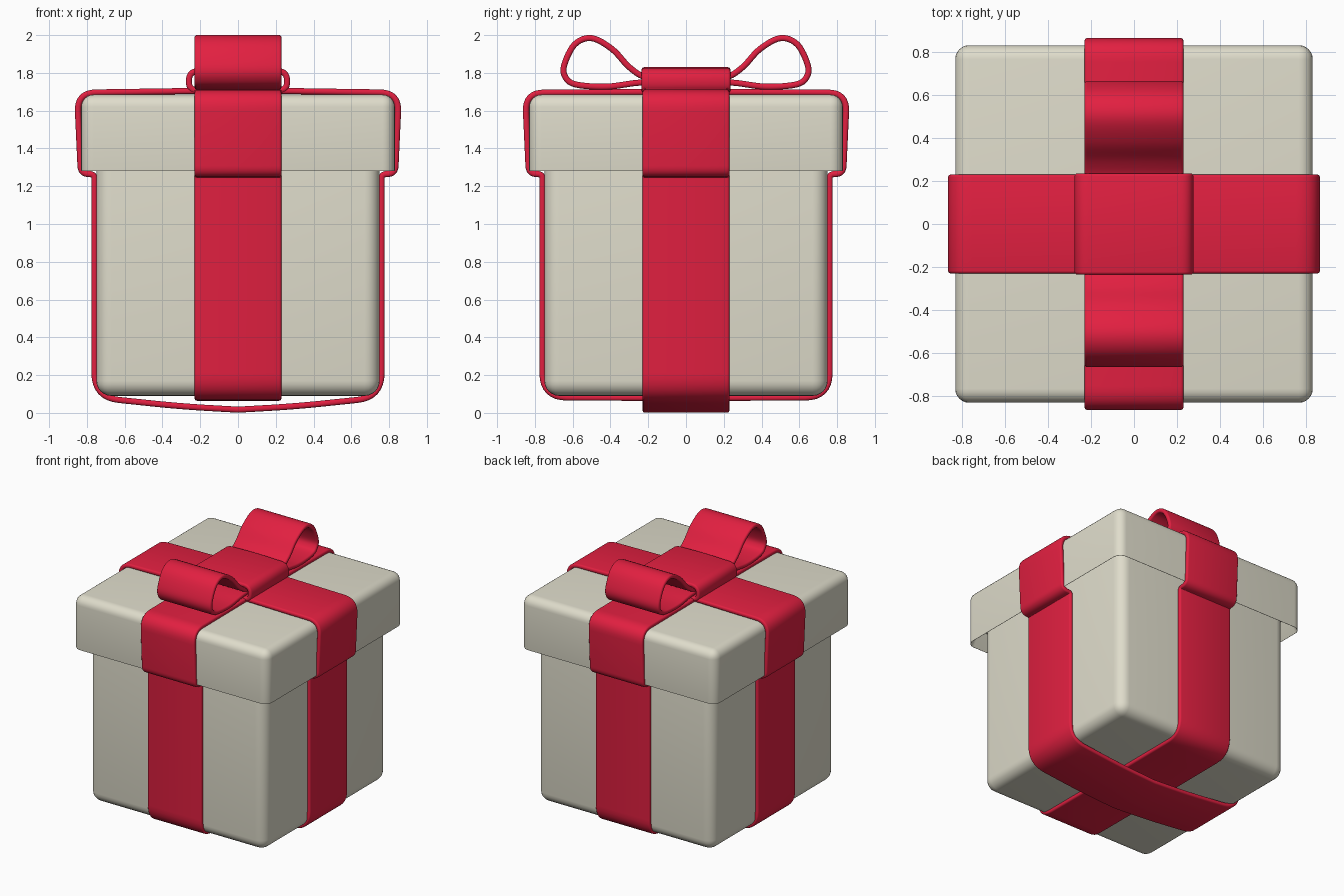
import bpy
import bmesh
import math
from mathutils import Vector

cube = bpy.data.objects.get("Cube")
if cube:
    bpy.data.objects.remove(cube, do_unlink=True)


def make_material(name, color):
    m = bpy.data.materials.new(name)
    m.use_nodes = True
    m.diffuse_color = color
    m.node_tree.nodes["Principled BSDF"].inputs["Base Color"].default_value = color
    return m


CREAM = make_material("cream card", (0.74, 0.72, 0.6, 1))
RED = make_material("red ribbon", (0.76, 0.014, 0.052, 1))
WIDTH, THICK, SOFT = 0.46, 0.032, 0.013


def finish(name, bm, material):
    """Turn a bmesh into a smooth-shaded object."""
    bmesh.ops.recalc_face_normals(bm, faces=bm.faces)
    mesh = bpy.data.meshes.new(name)
    bm.to_mesh(mesh)
    bm.free()
    mesh.materials.append(material)
    ob = bpy.data.objects.new(name, mesh)
    bpy.context.collection.objects.link(ob)
    bpy.ops.object.select_all(action="DESELECT")
    ob.select_set(True)
    bpy.context.view_layer.objects.active = ob
    bpy.ops.object.shade_smooth_by_angle(angle=math.radians(40))


def rounded_box(half, low, high, radius, keep_bottom):
    """Box with rounded edges; the bottom edges can stay square."""
    bm = bmesh.new()
    bmesh.ops.create_cube(bm, size=2)
    for v in bm.verts:
        v.co = (v.co.x * half, v.co.y * half, high if v.co.z > 0 else low)
    bottom = min(bm.faces, key=lambda f: f.calc_center_median().z)
    edges = [e for e in bm.edges if not (keep_bottom and e in bottom.edges[:])]
    bmesh.ops.bevel(bm, geom=edges, offset=radius, segments=6,
                    profile=0.5, affect="EDGES")
    return bm


def fillet(points):
    """Closed path of (u, z, radius) corners, each rounded by a short curve."""
    path = []
    for i, (u, z, r) in enumerate(points):
        here = Vector((u, z))
        before = Vector(points[i - 1][:2])
        after = Vector(points[(i + 1) % len(points)][:2])
        if not r:
            path.append(here)
            continue
        a = here + (before - here).normalized() * r
        b = here + (after - here).normalized() * r
        for k in range(9):
            t = k / 8
            path.append(a * (1 - t) ** 2 + here * 2 * t * (1 - t) + b * t * t)
    return path


def spline(points, steps=6):
    """Open smooth path through the points."""
    pts = [Vector(p) for p in points]
    pts = [pts[0] * 2 - pts[1]] + pts + [pts[-1] * 2 - pts[-2]]
    path = []
    for a, b, c, d in zip(pts, pts[1:], pts[2:], pts[3:]):
        for k in range(steps):
            t = k / steps
            path.append(0.5 * (2 * b + (c - a) * t + (2 * a - 5 * b + 4 * c - d) * t ** 2
                               + (3 * b - a - 3 * c + d) * t ** 3))
    return path + [pts[-2]]


def mirrored(half):
    """Complete a half profile that starts and ends on the centre line."""
    return half + [(-u, z, r) for u, z, r in reversed(half) if u]


def ribbon_section(width):
    """Thin rectangle with rounded corners, as (across, thickness) pairs."""
    section = []
    for i, (sx, sy) in enumerate(((1, 1), (-1, 1), (-1, -1), (1, -1))):
        for k in range(4):
            a = (i + k / 3) * math.pi / 2
            section.append((sx * (width / 2 - SOFT) + SOFT * math.cos(a),
                            sy * (THICK / 2 - SOFT) + SOFT * math.sin(a)))
    return section


def ribbon(name, path, along_x, closed, width=WIDTH):
    """Sweep the ribbon section along a path in one upright plane."""
    bm = bmesh.new()
    rows = []
    last = len(path) - 1
    for i, p in enumerate(path):
        before = path[i - 1] if closed or i else p
        after = path[(i + 1) % len(path)] if closed or i < last else p
        tangent = (after - before).normalized()
        normal = Vector((-tangent.y, tangent.x))
        row = []
        for across, out in ribbon_section(width):
            u, z = p + normal * out
            row.append(bm.verts.new((u, across, z) if along_x else (across, u, z)))
        rows.append(row)
    for a, b in zip(rows, rows[1:] + ([rows[0]] if closed else [])):
        for k in range(len(a)):
            bm.faces.new((a[k - 1], a[k], b[k], b[k - 1]))
    if not closed:
        bm.faces.new(rows[0])
        bm.faces.new(rows[-1])
    finish(name, bm, RED)


# Box body
finish("box_body", rounded_box(0.75, 0.09, 1.5, 0.08, False), CREAM)

# Lid with a hollow underside and a soft lower rim
bm = rounded_box(0.83, 1.274, 1.685, 0.065, True)
bottom = min(bm.faces, key=lambda f: f.calc_center_median().z)
rim = list(bottom.edges)
bmesh.ops.inset_region(bm, faces=[bottom], thickness=0.055)
bmesh.ops.translate(bm, verts=list(bottom.verts), vec=(0, 0, 0.12))
bmesh.ops.bevel(bm, geom=rim, offset=0.01, segments=3, profile=0.5, affect="EDGES")
finish("box_lid", bm, CREAM)

# Ribbons wrapped around the box, tucked in under the lid
for name, along_x, base, mid, top in (
        ("ribbon_side_to_side", True, 0.017, 0.034, 1.708),
        ("ribbon_front_to_back", False, 0.08, 0.08, 1.7)):
    half = [(0, base, 0), (0.3, mid, 0.15), (0.76, 0.082, 0.13),
            (0.76, 1.264, 0.025), (0.832, 1.264, 0.045),
            (0.852, 1.695, 0.1), (0, top, 0)]
    ribbon(name, fillet(mirrored(half)), along_x, True)

# Bow loops
loop = [(0.08, 1.765), (0.21, 1.775), (0.3, 1.83), (0.39, 1.925), (0.5, 1.984),
        (0.59, 1.95), (0.645, 1.84), (0.637, 1.775), (0.58, 1.738),
        (0.42, 1.727), (0.25, 1.748), (0.08, 1.75)]
for name, side in (("bow_loop_back", 1), ("bow_loop_front", -1)):
    ribbon(name, spline([(side * y, z) for y, z in loop]), False, False)

# Knot band around the middle of the bow
knot = mirrored([(0, 1.712, 0), (0.26, 1.708, 0.045), (0.26, 1.808, 0.05), (0, 1.814, 0)])
ribbon("bow_knot", fillet(knot), True, True, WIDTH + 0.01)
